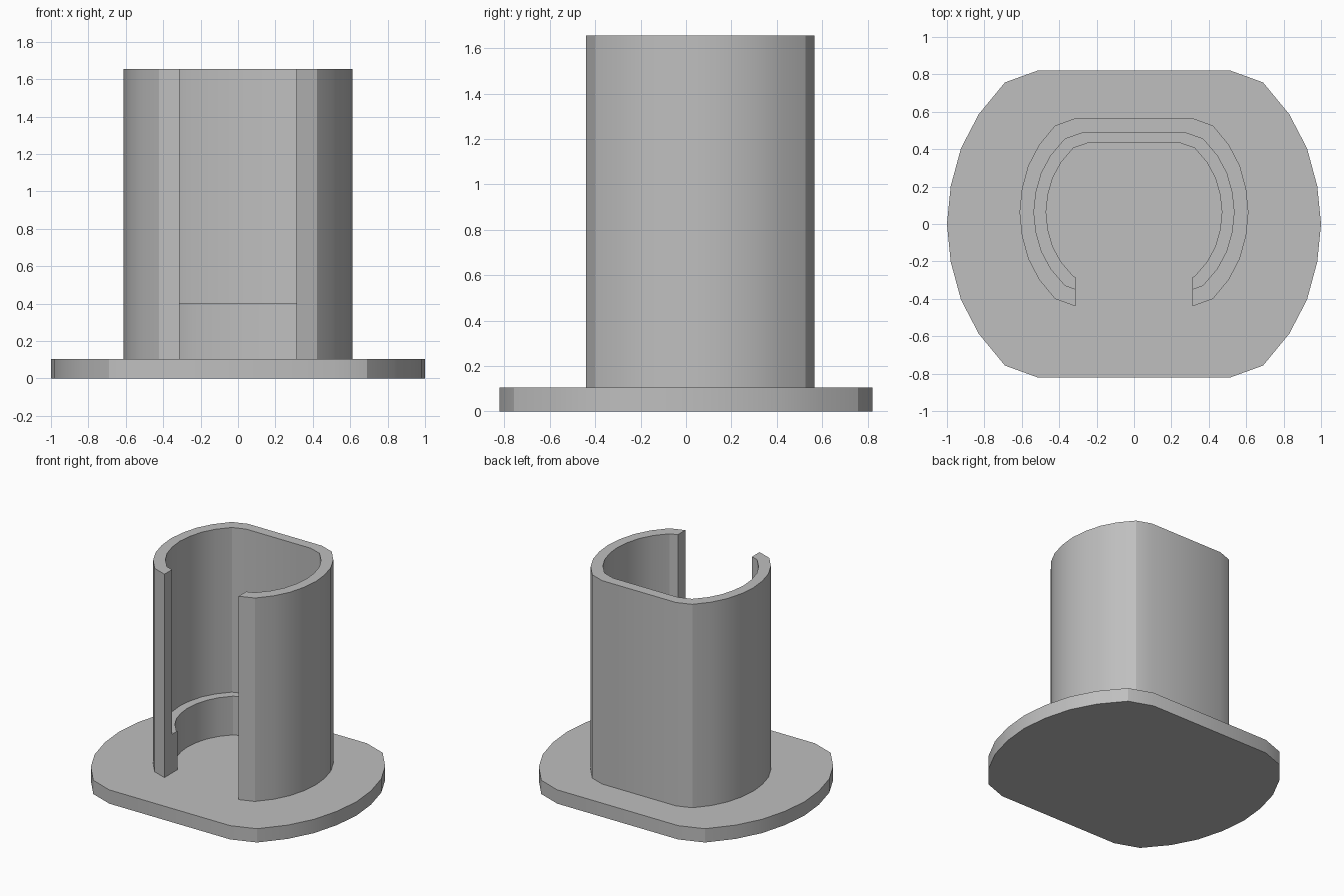
import bpy
import bmesh
import math

cube = bpy.data.objects.get("Cube")
if cube:
    bpy.data.objects.remove(cube, do_unlink=True)

BASE_TOP = 0.105
LEDGE_TOP = 0.40
WALL_TOP = 1.655
SLOT = 0.313        # half width of the front opening
HOLDER_Y = 0.063    # holder axis sits slightly behind the base centre

# One quarter of the flattened round outline, from the flat to the side
QUARTER = [(0.51, 0.822), (0.69, 0.757), (0.83, 0.587),
           (0.925, 0.405), (0.98, 0.202), (1.0, 0.0)]
# Right half from back to front
HALF = QUARTER + [(x, -y) for x, y in reversed(QUARTER[:-1])]

grey = bpy.data.materials.new("plain grey")
grey.use_nodes = True
COLOUR = (0.52, 0.52, 0.52, 1.0)
grey.diffuse_color = COLOUR
grey.node_tree.nodes["Principled BSDF"].inputs["Base Color"].default_value = COLOUR


def closed_outline():
    return HALF + [(-x, y) for x, y in reversed(HALF)]


def slotted_outline(sx, sy):
    """Scaled outline, open at the front where the slot cuts it."""
    pts = [(x * sx, y * sy + HOLDER_Y) for x, y in HALF]
    (x0, y0), (x1, y1) = pts[-2:]
    t = (x0 - SLOT) / (x0 - x1)
    pts[-1] = (SLOT, y0 + t * (y1 - y0))
    return [(-x, y) for x, y in reversed(pts)] + pts


def extrude(name, polygons, z0, z1):
    """Raise a set of edge-sharing flat polygons into a solid."""
    bm = bmesh.new()
    for poly in polygons:
        bm.faces.new([bm.verts.new((x, y, z0)) for x, y in poly])
    bmesh.ops.remove_doubles(bm, verts=bm.verts, dist=0.0001)
    raised = bmesh.ops.extrude_face_region(bm, geom=bm.faces[:], use_keep_orig=True)
    for v in raised["geom"]:
        if isinstance(v, bmesh.types.BMVert):
            v.co.z = z1
    bmesh.ops.recalc_face_normals(bm, faces=bm.faces)
    mesh = bpy.data.meshes.new(name)
    bm.to_mesh(mesh)
    bm.free()
    mesh.materials.append(grey)
    obj = bpy.data.objects.new(name, mesh)
    bpy.context.collection.objects.link(obj)
    bpy.ops.object.select_all(action='DESELECT')
    obj.select_set(True)
    bpy.context.view_layer.objects.active = obj
    bpy.ops.object.shade_smooth_by_angle(angle=math.radians(30))


def band(outer, inner):
    """Strip of quads between two open outlines."""
    return [(outer[i], outer[i + 1], inner[i + 1], inner[i])
            for i in range(len(outer) - 1)]


outer = slotted_outline(0.612, 0.612)
middle = slotted_outline(0.535, 0.517)
inner = slotted_outline(0.47, 0.453)

# Base plate, slotted holder wall and the low ledge inside it
extrude("base_plate", [closed_outline()], 0.0, BASE_TOP)
extrude("holder_wall", band(outer, middle), BASE_TOP, WALL_TOP)
extrude("inner_ledge", band(middle, inner), BASE_TOP, LEDGE_TOP)
